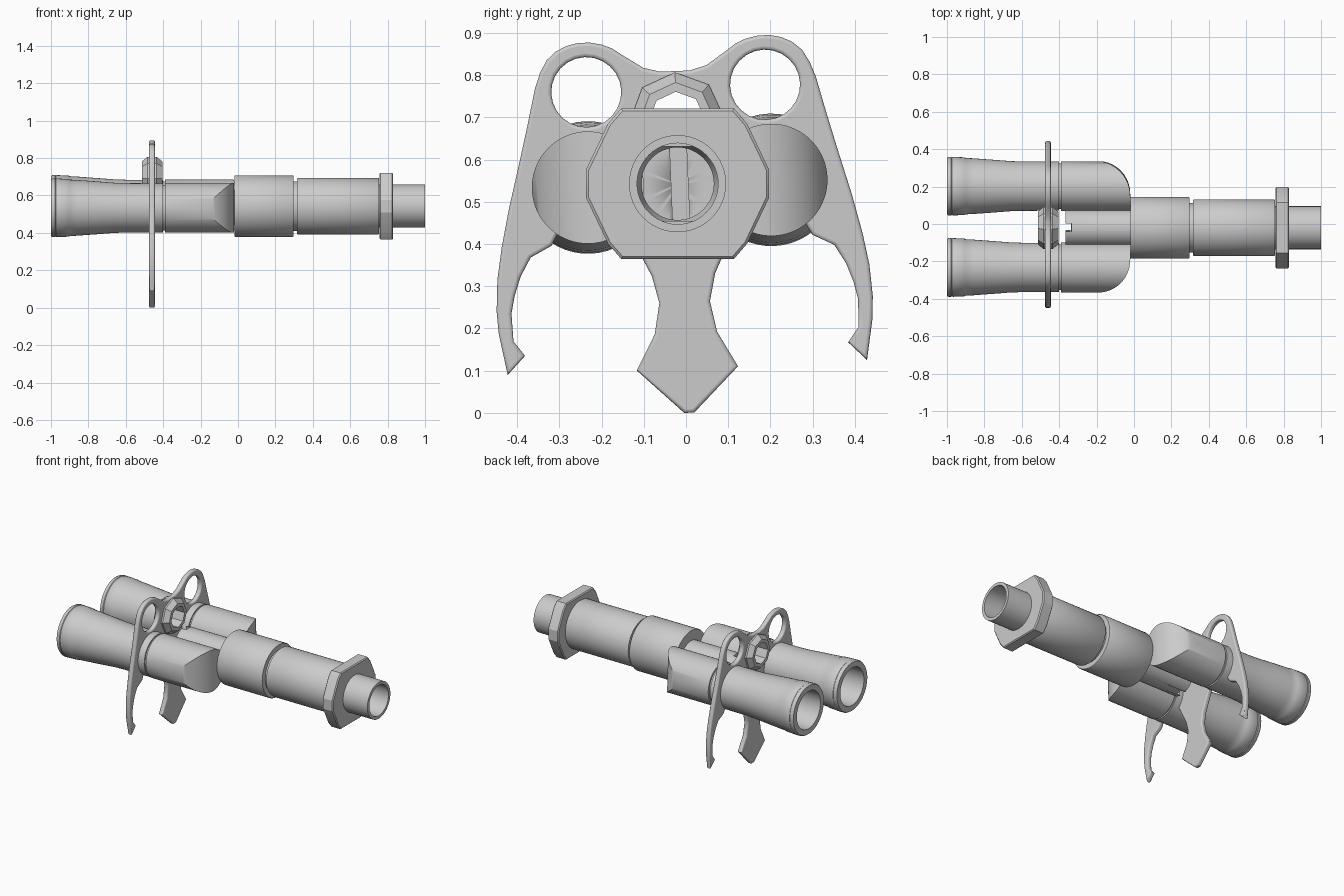
import bpy, bmesh
from math import sin, cos, pi, sqrt, radians
from mathutils import Matrix

if "Cube" in bpy.data.objects:
    bpy.data.objects.remove(bpy.data.objects["Cube"])

MAIN = Matrix.Translation((0, -0.02, 0.543))
# the twin tubes and the bracket are rolled slightly about the long axis
ROLL = Matrix.Translation((0, -0.015, 0.543)) @ Matrix.Rotation(radians(2.4), 4, 'X')


def finish(name, bm, mat, angle=35):
    bmesh.ops.remove_doubles(bm, verts=bm.verts, dist=1e-5)
    bmesh.ops.recalc_face_normals(bm, faces=bm.faces)
    me = bpy.data.meshes.new(name)
    bm.to_mesh(me)
    bm.free()
    me.transform(mat)
    ob = bpy.data.objects.new(name, me)
    bpy.context.collection.objects.link(ob)
    smooth(ob, angle)
    return ob


def smooth(ob, angle=35):
    bpy.ops.object.select_all(action='DESELECT')
    ob.select_set(True)
    bpy.context.view_layer.objects.active = ob
    bpy.ops.object.shade_smooth_by_angle(angle=radians(angle))


def lathe(name, prof, mat, u=0, w=0, n=48, closed=False, phase=0, angle=35):
    """Spin an (x, radius) profile about a line parallel to x."""
    bm = bmesh.new()
    rings = [[bm.verts.new((x, u + r * cos(2 * pi * i / n + phase), w + r * sin(2 * pi * i / n + phase)))
              for i in range(n)] for x, r in prof]
    pairs = list(zip(rings, rings[1:]))
    if closed:
        pairs.append((rings[-1], rings[0]))
    for a, b in pairs:
        for i in range(n):
            j = (i + 1) % n
            bm.faces.new((a[i], a[j], b[j], b[i]))
    return finish(name, bm, mat, angle)


def box(name, size, loc, mat):
    bm = bmesh.new()
    bmesh.ops.create_cube(bm, size=1, matrix=Matrix.Translation(loc) @ Matrix.Diagonal((*size, 1)))
    return finish(name, bm, mat)


# main barrel: stepped outside, bored from the +x end, closed at the -x end
barrel = lathe("main_barrel", [
    (-0.345, 0), (-0.345, 0.086), (-0.02, 0.086), (0.0, 0.096), (1.0, 0.096), (1.0, 0.115),
    (0.80, 0.115), (0.755, 0.115), (0.755, 0.148), (0.75, 0.151), (0.32, 0.151), (0.315, 0.148),
    (0.315, 0.132), (0.297, 0.132), (0.297, 0.162), (0.292, 0.165), (-0.015, 0.165),
    (-0.02, 0.162), (-0.02, 0.1), (-0.365, 0.1), (-0.365, 0)], MAIN)
# slot across the closed end, with its floor showing inside the bore
slot = box("slot_cutter", (0.05, 0.042, 0.3), (-0.36, 0, 0), ROLL)
slot.hide_render = True
slot.hide_set(True)
cut = barrel.modifiers.new("slot", 'BOOLEAN')
cut.operation = 'DIFFERENCE'
cut.object = slot
box("slot_floor", (0.02, 0.042, 0.175), (-0.326, 0, 0), ROLL)

# end nut: clipped-corner plate
q = [(0.217, 0.033), (0.165, 0.142), (0.134, 0.178)]
half = q + [(-y, z) for y, z in reversed(q)]
outline = half + [(-y, -z) for y, z in half]
bm = bmesh.new()
rings = [[bm.verts.new((x, y * s, z * s)) for y, z in outline] for x, s in
         ((0.756, 0.97), (0.762, 1), (0.824, 1), (0.83, 0.97))]
hole = [[bm.verts.new((x, 0.11 * y / sqrt(y * y + z * z), 0.11 * z / sqrt(y * y + z * z)))
         for y, z in outline] for x in (0.83, 0.756)]
loop = rings + hole
for a, b in zip(loop, loop[1:] + loop[:1]):
    for i in range(12):
        j = (i + 1) % 12
        bm.faces.new((a[i], a[j], b[j], b[i]))
finish("end_nut", bm, MAIN, 20)

# twin side tubes with flared open ends, and rounded elbows into the barrel
U, R, N = 0.2175, 0.133, 64


def elbow(name, side):
    bm = bmesh.new()
    start, end = [], []
    for i in range(N):
        u, w = U + R * cos(2 * pi * i / N), R * sin(2 * pi * i / N)
        t = min(1, max(0, (u - 0.17) / 0.182))
        start.append(bm.verts.new((-0.39, side * u, w)))
        end.append(bm.verts.new((-0.2 + 0.18 * sqrt(1 - t * t), side * u, w)))
    bm.faces.new(start)
    for i in range(N):
        j = (i + 1) % N
        bm.faces.new((start[i], start[j], end[j], end[i]))
    for i in range(N // 2):
        quad = [end[i], end[i + 1], end[N - i - 1], end[(N - i) % N]]
        bm.faces.new(list(dict.fromkeys(quad)))
    finish(name, bm, ROLL, 30)


for side, label in ((1, "left"), (-1, "right")):
    lathe(label + "_tube", [
        (-0.42, 0), (-0.42, 0.108), (-0.7, 0.112), (-1, 0.118), (-1, 0.152), (-0.992, 0.157),
        (-0.978, 0.157), (-0.974, 0.154), (-0.968, 0.157), (-0.905, 0.154), (-0.9, 0.151),
        (-0.86, 0.149), (-0.75, 0.141), (-0.66, 0.134), (-0.6, 0.132), (-0.402, 0.131),
        (-0.402, 0.122), (-0.38, 0.122), (-0.38, 0)], ROLL, side * U)
    elbow(label + "_elbow", side)

# bracket plate: mirrored half outline with round finger holes
half = [(0.035, 0.267), (0.075, 0.278), (0.123, 0.31), (0.147, 0.327), (0.171, 0.337), (0.2, 0.343),
        (0.228, 0.343), (0.255, 0.337), (0.28, 0.325), (0.303, 0.305), (0.32, 0.275), (0.333, 0.24),
        (0.354, 0.155), (0.377, 0.067), (0.406, -0.04), (0.428, -0.135), (0.441, -0.209),
        (0.446, -0.285), (0.443, -0.339), (0.426, -0.436), (0.383, -0.392), (0.409, -0.357),
        (0.411, -0.291), (0.402, -0.25), (0.386, -0.205), (0.36, -0.16), (0.309, -0.134),
        (0.29, -0.1), (0.13, -0.1), (0.09, -0.185), (0.075, -0.216), (0.06, -0.281),
        (0.074, -0.354), (0.12, -0.438), (0.012, -0.543)]


def circle(u, w, r, n):
    return [(u + r * cos(2 * pi * i / n + pi / 2), w + r * sin(2 * pi * i / n + pi / 2)) for i in range(n)]


loops = [half + [(-u, w) for u, w in reversed(half)], circle(0, 0.152, 0.08, 8),
         circle(0.212, 0.226, 0.083, 24), circle(-0.212, 0.226, 0.083, 24)]
cu = bpy.data.curves.new("bracket_plate", 'CURVE')
cu.dimensions = '2D'
cu.fill_mode = 'BOTH'
cu.extrude = 0.007
cu.bevel_depth = 0.008
cu.bevel_resolution = 2
cu.offset = -0.008
for pts in loops:
    sp = cu.splines.new('POLY')
    sp.points.add(len(pts) - 1)
    for p, (u, w) in zip(sp.points, pts):
        p.co = (u, w, 0, 1)
    sp.use_cyclic_u = True
plate = bpy.data.objects.new("bracket_plate", cu)
bpy.context.collection.objects.link(plate)
bpy.ops.object.select_all(action='DESELECT')
plate.select_set(True)
bpy.context.view_layer.objects.active = plate
bpy.ops.object.convert(target='MESH')
plate = bpy.context.view_layer.objects.active
turn = Matrix(((0, 0, 1, -0.46), (1, 0, 0, 0), (0, 1, 0, 0), (0, 0, 0, 1)))
plate.data.transform(ROLL @ turn)
smooth(plate, 40)

# eight-sided ring at the centre of the bracket
lathe("bracket_ring", [(-0.513, 0.088), (-0.485, 0.112), (-0.435, 0.112), (-0.405, 0.088),
                       (-0.405, 0.066), (-0.513, 0.066)],
      ROLL, 0, 0.152, n=8, closed=True, phase=pi / 2, angle=20)
